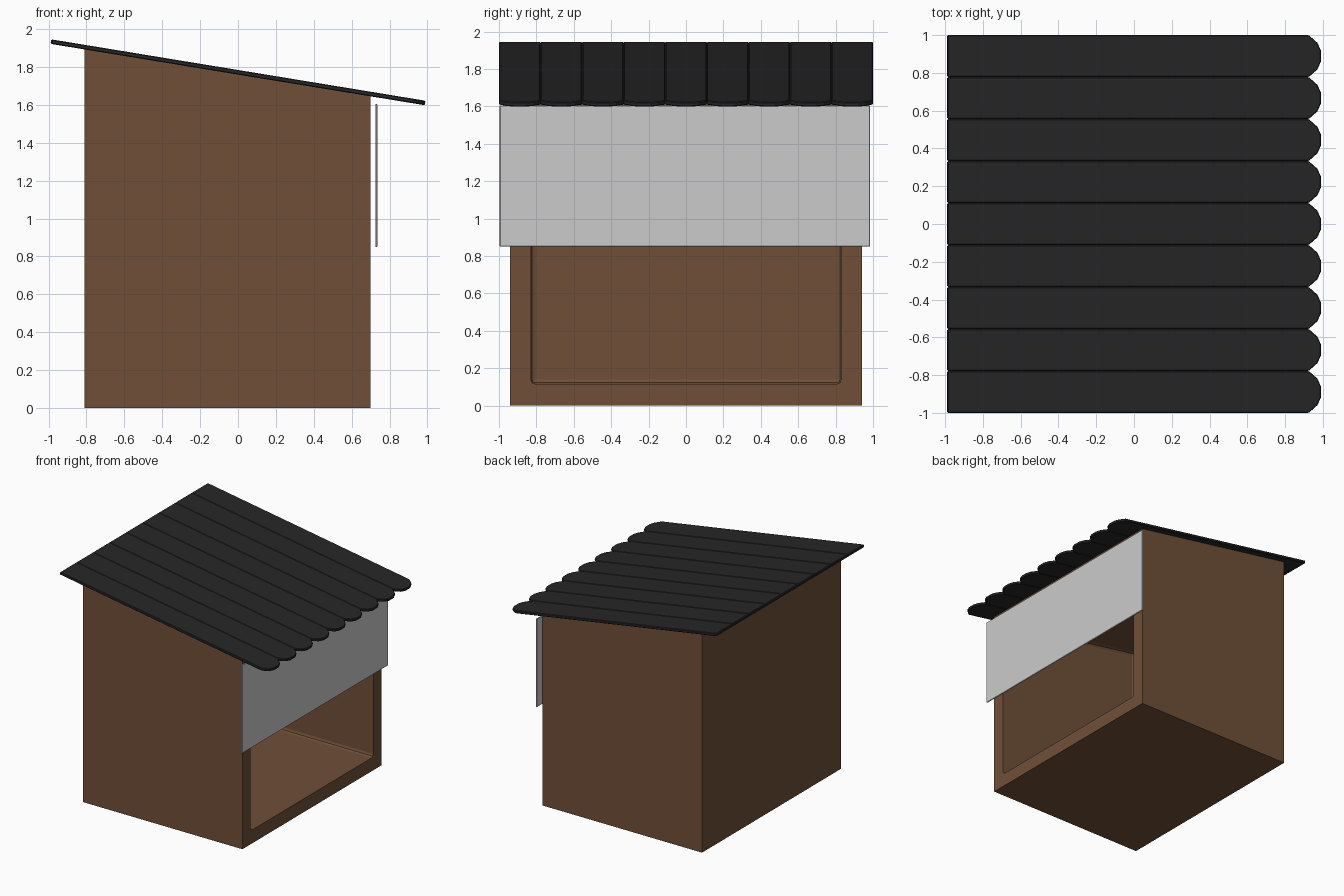
import bpy, bmesh, math
from mathutils import Matrix

if "Cube" in bpy.data.objects:
    bpy.data.objects.remove(bpy.data.objects["Cube"])

SLOPE = 0.164                      # roof drop per unit of x
ANGLE = math.atan(SLOPE)


def material(name, rgb):
    m = bpy.data.materials.new(name)
    m.diffuse_color = (*rgb, 1)
    m.use_nodes = True
    m.node_tree.nodes["Principled BSDF"].inputs["Base Color"].default_value = m.diffuse_color
    return m


def prism(name, points, depth, matrix, mat=None):
    """Extrude a closed 2D outline by depth (centred), then place it."""
    bm = bmesh.new()
    face = bm.faces.new([bm.verts.new((u, v, -depth / 2)) for u, v in points])
    new = bmesh.ops.extrude_face_region(bm, geom=[face])["geom"]
    bmesh.ops.translate(bm, vec=(0, 0, depth),
                        verts=[g for g in new if isinstance(g, bmesh.types.BMVert)])
    bmesh.ops.recalc_face_normals(bm, faces=bm.faces)
    bm.transform(matrix)
    bmesh.ops.recalc_face_normals(bm, faces=bm.faces)
    mesh = bpy.data.meshes.new(name)
    bm.to_mesh(mesh)
    bm.free()
    ob = bpy.data.objects.new(name, mesh)
    bpy.context.collection.objects.link(ob)
    if mat:
        mesh.materials.append(mat)
    return ob


def bevel(ob, width, segments=2):
    mod = ob.modifiers.new("bevel", 'BEVEL')
    mod.width, mod.segments = width, segments
    mod.limit_method, mod.angle_limit = 'ANGLE', math.radians(40)


def slanted(x0, x1, z0, top):
    """Side profile (x, z) with a top parallel to the roof."""
    return [(x0, z0), (x1, z0), (x1, top - SLOPE * x1), (x0, top - SLOPE * x0)]


brown = material("brown_wood", (0.16, 0.078, 0.04))
black = material("black_roofing", (0.02, 0.02, 0.02))
side_on = Matrix.Rotation(math.radians(90), 4, 'X')   # outline in x/z, depth in y

# Hollow body, open on the +x side
body = prism("body", slanted(-0.81, 0.70, 0, 1.762), 1.88, side_on, brown)
cutter = prism("hollow_cutter", slanted(-0.70, 0.90, 0.115, 1.655), 1.66, side_on, brown)
bevel(cutter, 0.025)
cut = body.modifiers.new("hollow", 'BOOLEAN')
cut.operation, cut.solver, cut.object = 'DIFFERENCE', 'EXACT', cutter
cutter.hide_render = True
cutter.hide_set(True)

# Roof of nine planks with rounded lower ends
COUNT = 9
width = 2 / COUNT
half = width / 2
end = 0.988 / math.cos(ANGLE)
tip = [(end - 0.065, -half), (end - 0.018, -0.07), (end, -0.03),
       (end, 0.03), (end - 0.018, 0.07), (end - 0.065, half)]
for i in range(COUNT):
    place = (Matrix.Translation((0, -1 + width * (i + 0.5), 1.772))
             @ Matrix.Rotation(ANGLE, 4, 'Y'))
    plank = prism(f"roof_plank_{i + 1}", [(-end, half), (-end, -half)] + tip,
                  0.024, place, black)
    bevel(plank, 0.005, 1)

# Hanging grey front panel
panel = prism("front_panel", [(0.725, 0.85), (0.736, 0.85), (0.736, 1.605), (0.725, 1.605)],
              1.98, Matrix.Translation((0, -0.006, 0)) @ side_on)
bevel(panel, 0.003, 1)
